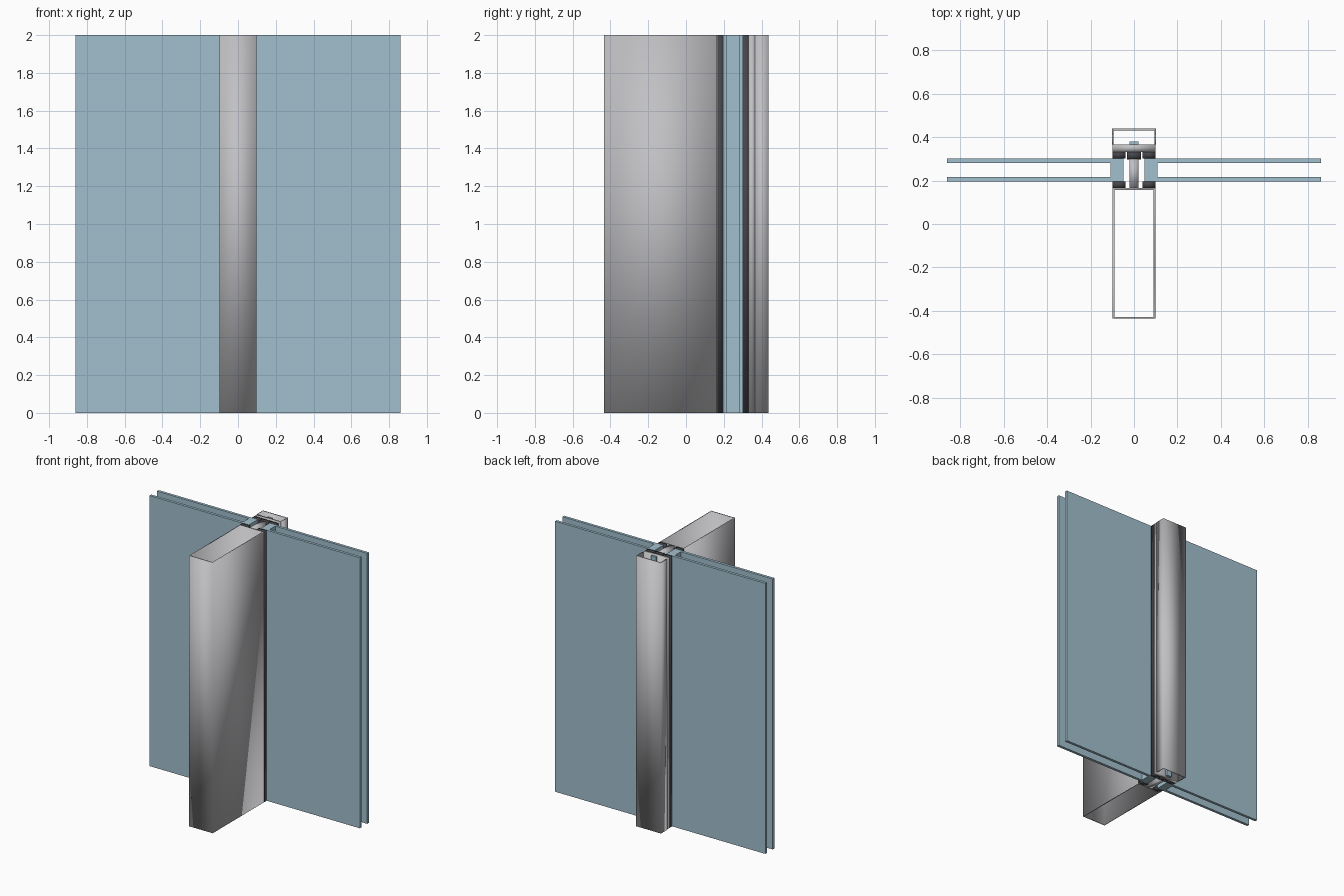
import bpy, bmesh

cube = bpy.data.objects.get("Cube")
if cube:
    bpy.data.objects.remove(cube, do_unlink=True)

HEIGHT = 2.0


def material(name, rgb):
    m = bpy.data.materials.new(name)
    m.use_nodes = True
    colour = (*rgb, 1)
    m.diffuse_color = colour
    m.node_tree.nodes["Principled BSDF"].inputs["Base Color"].default_value = colour
    return m


METAL = material("aluminium grey", (0.53, 0.53, 0.55))
GLASS = material("pale blue glass", (0.36, 0.53, 0.62))
RUBBER = material("dark rubber", (0.06, 0.06, 0.07))


def extrusion(name, loops, mat, smooth=False):
    """Extrude a plan outline (and an optional matching inner outline) to full height."""
    bm = bmesh.new()
    n = len(loops[0])
    rings = [[[bm.verts.new((x, y, z)) for x, y in loop] for z in (0, HEIGHT)]
             for loop in loops]
    for low, high in rings:
        for i in range(n):
            j = (i + 1) % n
            bm.faces.new((low[i], low[j], high[j], high[i]))
    for level in (0, 1):
        if len(rings) == 1:
            bm.faces.new(rings[0][level])
        else:
            a, b = rings[0][level], rings[1][level]
            for i in range(n):
                j = (i + 1) % n
                bm.faces.new((a[i], a[j], b[j], b[i]))
    bmesh.ops.recalc_face_normals(bm, faces=bm.faces)
    for f in bm.faces:
        f.smooth = smooth
    mesh = bpy.data.meshes.new(name)
    bm.to_mesh(mesh)
    bm.free()
    mesh.materials.append(mat)
    ob = bpy.data.objects.new(name, mesh)
    bpy.context.collection.objects.link(ob)
    return ob


def rect(x0, x1, y0, y1):
    return [(x0, y0), (x1, y0), (x1, y1), (x0, y1)]


def bar(name, x0, x1, y0, y1, mat, smooth=False):
    return extrusion(name, [rect(x0, x1, y0, y1)], mat, smooth)


# Deep hollow mullion in front of the glazing
extrusion("mullion_box", [rect(-0.098, 0.098, -0.435, 0.165),
                          rect(-0.09, 0.09, -0.427, 0.157)], METAL, True)

# Central web, screw head and pressure plate
bar("screw_web", -0.02, 0.02, 0.165, 0.30, METAL, True)
bar("centre_gasket", -0.032, 0.032, 0.297, 0.332, RUBBER, True)
bar("pressure_plate", -0.098, 0.098, 0.332, 0.365, METAL, True)
bar("screw_head", -0.02, 0.02, 0.365, 0.38, GLASS)

# Snap-on channel cap at the back
extrusion("cover_cap", [[(-0.102, 0.365), (-0.102, 0.438), (0.102, 0.438), (0.102, 0.365),
                         (0.094, 0.365), (0.094, 0.43), (-0.094, 0.43), (-0.094, 0.365)]],
          METAL, True)

# Double glazing, edge spacers and gaskets on each side
for side, s in (("left", 1), ("right", -1)):
    def pair(part, a, b, y0, y1, mat, smooth=False):
        bar(side + "_" + part, min(s * a, s * b), max(s * a, s * b), y0, y1, mat, smooth)

    pair("front_pane", 0.108, 0.86, 0.195, 0.215, GLASS)
    pair("back_pane", 0.108, 0.86, 0.281, 0.301, GLASS)
    pair("glass_spacer", 0.048, 0.108, 0.195, 0.301, GLASS)
    pair("front_gasket", 0.038, 0.098, 0.166, 0.195, RUBBER, True)
    pair("back_gasket", 0.038, 0.098, 0.301, 0.332, RUBBER, True)
